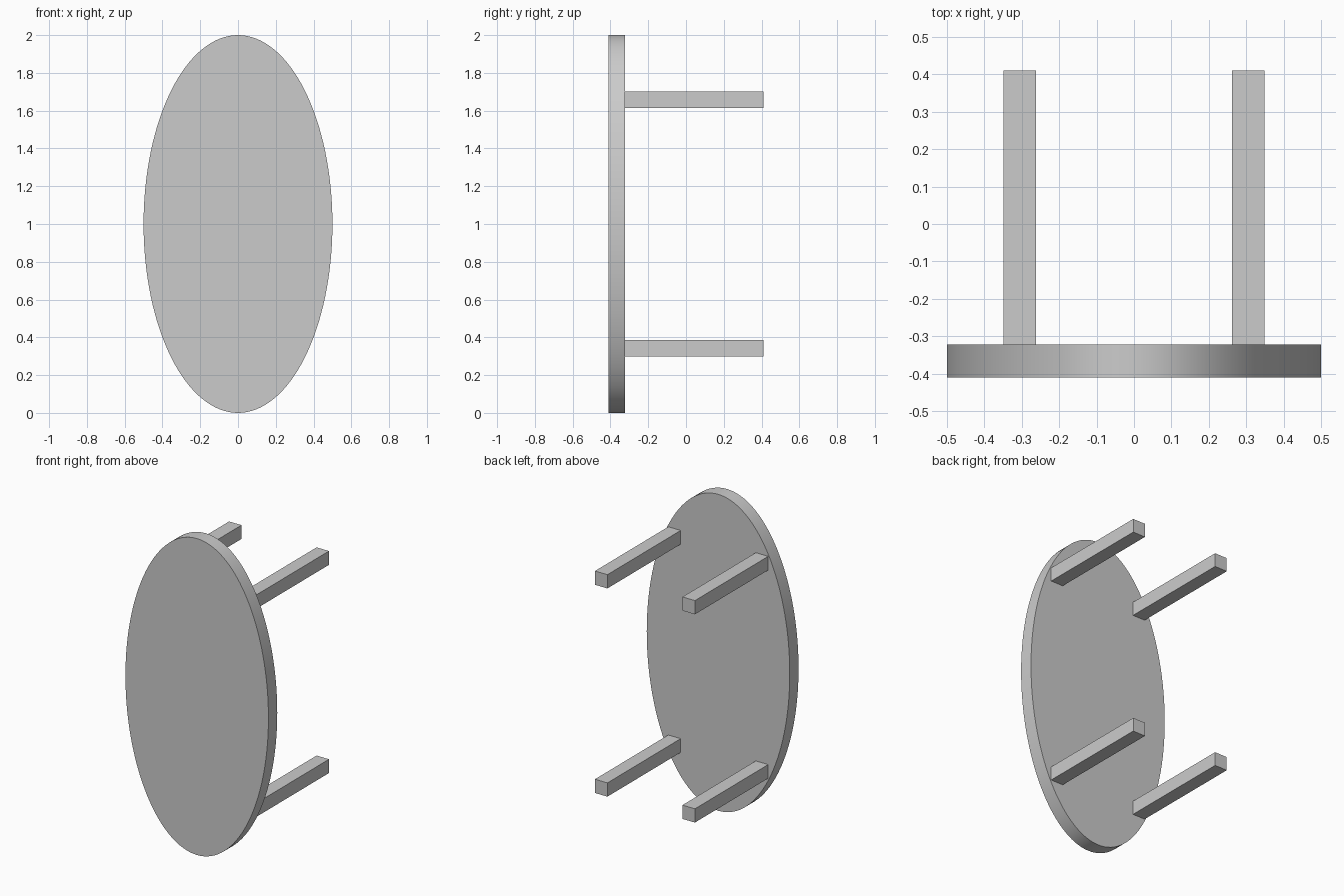
import bpy

if "Cube" in bpy.data.objects:
    bpy.data.objects.remove(bpy.data.objects["Cube"])

TOP_FRONT, TOP_BACK, LEG_END = -0.41, -0.322, 0.41
LEG_WIDTH = 0.087


def finish(obj, name):
    obj.name = name
    bpy.ops.object.transform_apply(location=False, rotation=True, scale=True)
    return obj


# Oval table top, standing on its edge
bpy.ops.mesh.primitive_cylinder_add(
    vertices=128, radius=1, depth=TOP_BACK - TOP_FRONT,
    location=(0, (TOP_FRONT + TOP_BACK) / 2, 1), rotation=(1.5707963, 0, 0))
top = bpy.context.object
top.scale = (0.5, 1, 1)
finish(top, "table_top")
bpy.ops.object.shade_smooth_by_angle()

# Four square legs pointing backwards
for side, sx in (("left", -1), ("right", 1)):
    for level, sz in (("lower", -1), ("upper", 1)):
        bpy.ops.mesh.primitive_cube_add(
            size=1, location=(sx * 0.306, (TOP_BACK + LEG_END) / 2, 1 + sz * 0.658))
        leg = bpy.context.object
        leg.scale = (LEG_WIDTH, LEG_END - TOP_BACK, LEG_WIDTH)
        finish(leg, f"{level}_{side}_leg")
